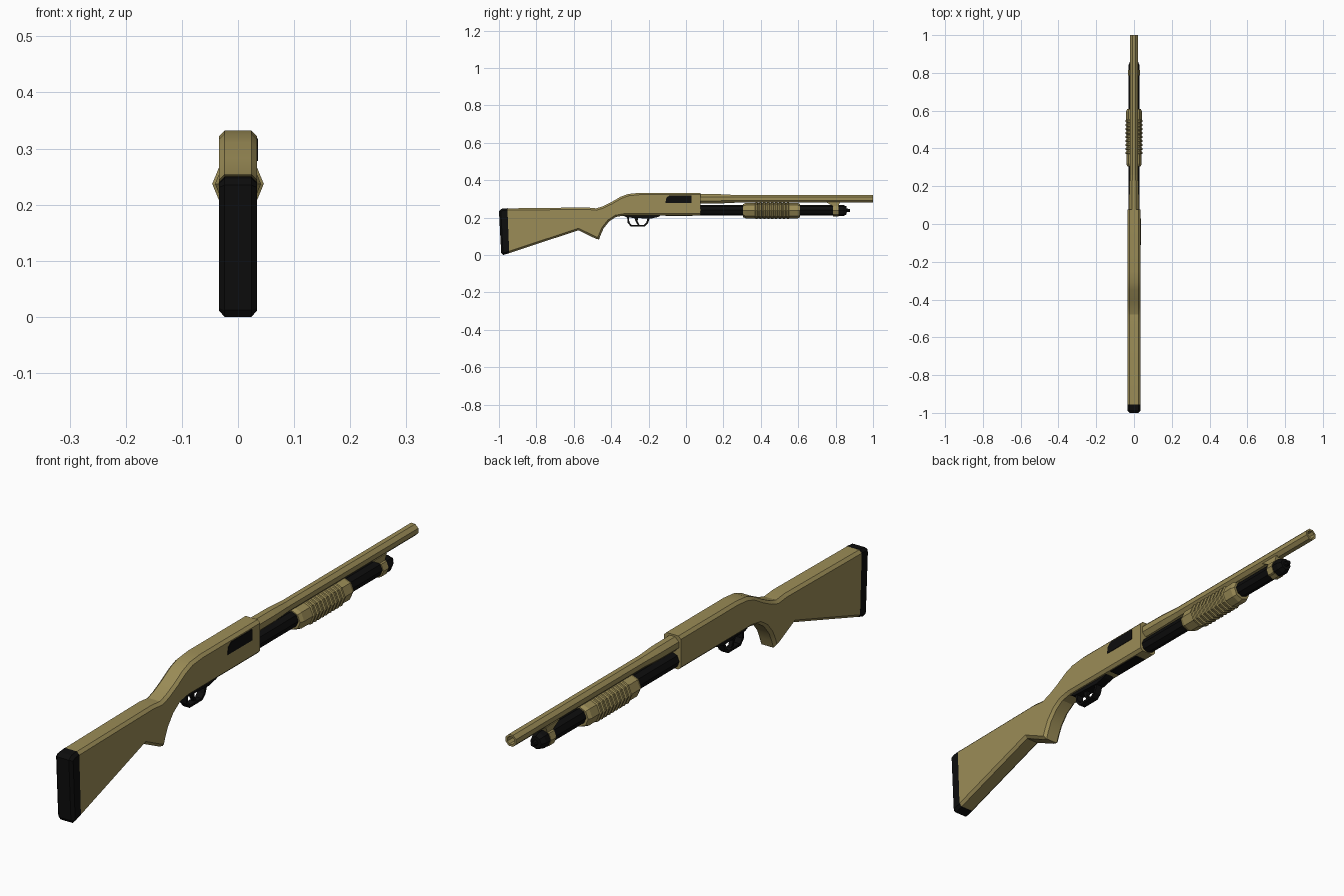
import bpy, bmesh, math
from mathutils import Vector

if "Cube" in bpy.data.objects:
    bpy.data.objects.remove(bpy.data.objects["Cube"], do_unlink=True)


def material(name, rgb):
    m = bpy.data.materials.new(name)
    m.use_nodes = True
    m.diffuse_color = (*rgb, 1)
    bsdf = m.node_tree.nodes["Principled BSDF"]
    bsdf.inputs["Base Color"].default_value = (*rgb, 1)
    bsdf.inputs["Roughness"].default_value = 0.8
    return m


TAN = material("tan", (0.33, 0.265, 0.095))
BLACK = material("black", (0.004, 0.004, 0.004))


def finish(name, bm, mat, smooth=None):
    bmesh.ops.recalc_face_normals(bm, faces=bm.faces)
    mesh = bpy.data.meshes.new(name)
    bm.to_mesh(mesh)
    bm.free()
    mesh.materials.append(mat)
    ob = bpy.data.objects.new(name, mesh)
    bpy.context.collection.objects.link(ob)
    if smooth:
        bpy.ops.object.select_all(action="DESELECT")
        ob.select_set(True)
        bpy.context.view_layer.objects.active = ob
        bpy.ops.object.shade_smooth_by_angle(angle=math.radians(smooth))
    return ob


def prism(name, outline, half, mat, bevel=0, x=0, keep_sharp=None, smooth=None):
    """Side outline of (y, z) points, extruded across x, with chamfered side rims."""
    bm = bmesh.new()
    face = bm.faces.new([bm.verts.new((x - half, y, z)) for y, z in outline])
    ext = bmesh.ops.extrude_face_region(bm, geom=[face])
    moved = [g for g in ext["geom"] if isinstance(g, bmesh.types.BMVert)]
    bmesh.ops.translate(bm, verts=moved, vec=Vector((2 * half, 0, 0)))
    if bevel:
        rims = [e for e in bm.edges
                if abs(e.verts[0].co.x - e.verts[1].co.x) < 1e-5
                and not (keep_sharp and all(keep_sharp(v.co) for v in e.verts))]
        bmesh.ops.bevel(bm, geom=rims, offset=bevel, segments=1,
                        affect="EDGES", clamp_overlap=True)
    return finish(name, bm, mat, smooth)


def lathe(name, profile, z, mat, sides=8, turn=0.0):
    """Profile of (y, radius) points turned about a lengthwise axis at height z."""
    bm = bmesh.new()
    rings = []
    for y, r in profile:
        angles = [(i + turn) * math.tau / sides for i in range(sides)]
        rings.append([bm.verts.new((r * math.cos(a), y, z + r * math.sin(a)))
                      for a in angles])
    for a, b in zip(rings, rings[1:]):
        for i in range(sides):
            j = (i + 1) % sides
            bm.faces.new((a[i], a[j], b[j], b[i]))
    bm.faces.new(rings[0])
    bm.faces.new(rings[-1])
    return finish(name, bm, mat)


# Stock, grip and receiver in one slab
body = [(-.955, .249), (-.53, .254), (-.48, .249), (-.445, .26), (-.40, .282),
        (-.35, .311), (-.31, .326), (-.25, .332), (.078, .332), (.078, .211),
        (-.33, .211), (-.375, .203), (-.41, .18), (-.44, .143), (-.455, .11),
        (-.465, .082), (-.485, .088), (-.575, .132), (-.945, .010)]
prism("stock_and_receiver", body, .034, TAN, .01,
      keep_sharp=lambda p: p.y > .07 or p.y < -.94, smooth=20)

# Butt pad
pad = [(-.955, .25), (-.985, .247), (-1, .235), (-.994, .12), (-.988, .012),
       (-.978, 0), (-.945, .009)]
prism("butt_pad", pad, .034, BLACK, .01,
      keep_sharp=lambda p: p.y > -.96 and p.z < .26)

# Ejection port on one side, loading port underneath
port = [(-.11, .278), (.03, .278), (.03, .318), (-.09, .318), (-.105, .305)]
prism("ejection_port", port, .003, BLACK, x=.033)
loading = [(-.11, .208), (.035, .208), (.035, .214), (-.11, .214)]
prism("loading_port", loading, .02, BLACK)

# Trigger group
plate = [(-.345, .214), (-.13, .214), (-.15, .203), (-.19, .194), (-.315, .2)]
prism("trigger_plate", plate, .018, BLACK)
outer = [(-.315, .205), (-.312, .172), (-.295, .152), (-.222, .152),
         (-.205, .166), (-.193, .198)]
inner = [(-.205, .198), (-.213, .172), (-.226, .160), (-.29, .160),
         (-.303, .175), (-.305, .205)]
prism("trigger_guard", outer + inner, .013, BLACK)
trigger = [(-.278, .203), (-.27, .18), (-.258, .160), (-.248, .160),
           (-.259, .18), (-.256, .203)]
prism("trigger", trigger, .007, BLACK)

# Barrel with a hollow muzzle
lathe("barrel", [(.07, .028), (.18, .027), (.26, .0225), (1, .0225),
                 (1, .015), (.9, .015)], .3, TAN, turn=.5)

# Magazine tube and end cap
lathe("magazine_tube", [(.07, .028), (.82, .028)], .24, BLACK)
lathe("magazine_cap", [(.80, .024), (.808, .03), (.84, .03), (.858, .022),
                       (.858, .01), (.876, .008)], .238, BLACK)

# Ribbed sliding fore-end
grip = [(.305, .035), (.32, .041)]
RIBS, START, PITCH = 9, .37, .021
for i in range(RIBS):
    y = START + i * PITCH
    grip += [(y, .041), (y + .003, .046), (y + .011, .046), (y + .014, .041)]
grip += [(.595, .042), (.61, .036)]
lathe("fore_end", grip, .237, TAN)

# Clamp joining barrel and tube
clamp = [(.745, .284), (.825, .284), (.815, .262), (.815, .212), (.785, .212),
         (.785, .262)]
prism("barrel_clamp", clamp, .017, TAN)
lathe("clamp_ring", [(.785, .032), (.815, .032)], .238, TAN)
